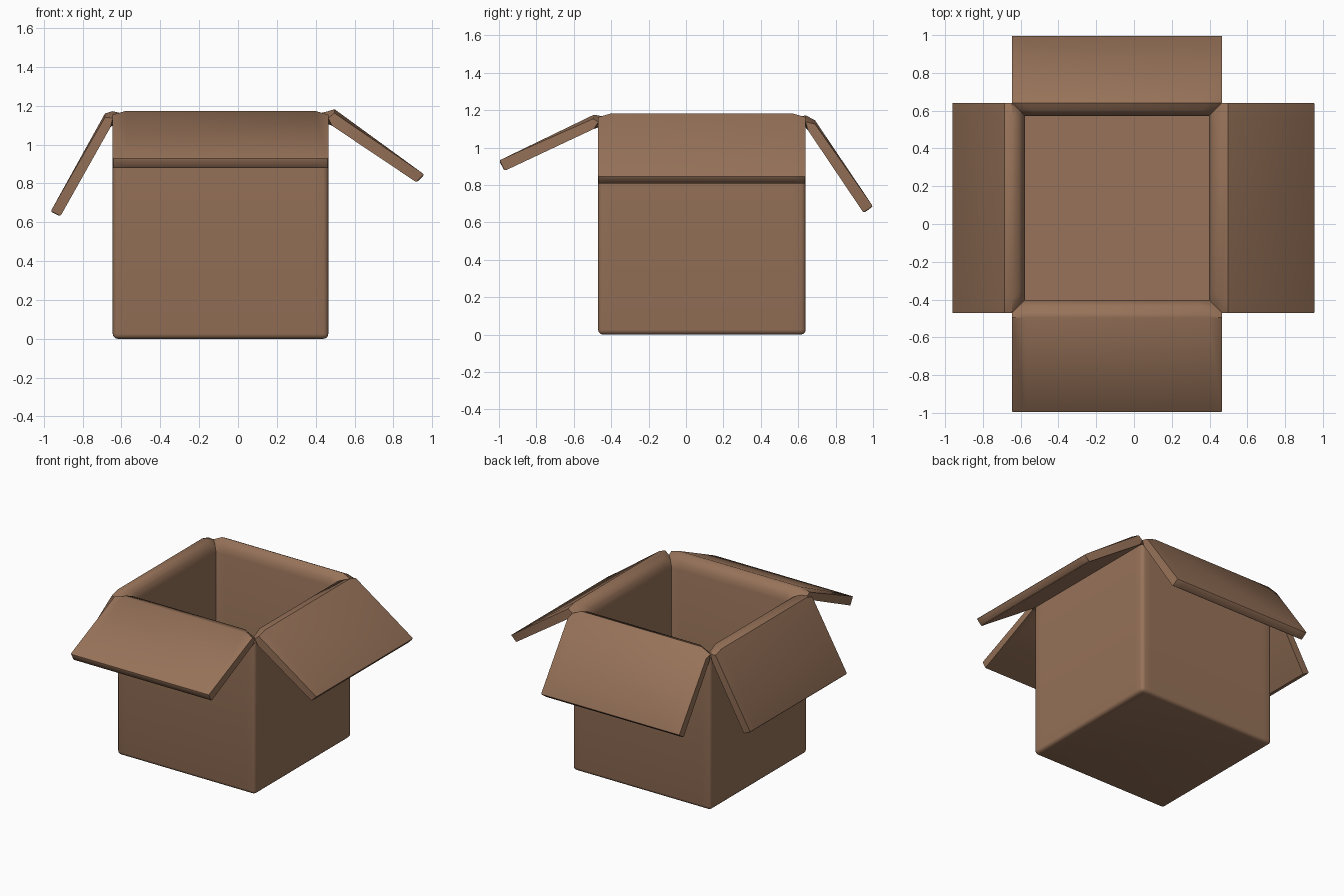
import bpy, bmesh, math
from mathutils import Vector, Matrix

if "Cube" in bpy.data.objects:
    bpy.data.objects.remove(bpy.data.objects["Cube"])

CX, CY, H = -0.09, 0.085, 0.555      # box centre and half width
WALL, FLOOR, FOLD = 0.068, 0.07, 1.11
DROP = 0.035                          # rim dips at the corners

card = bpy.data.materials.new("brown cardboard")
card.diffuse_color = (0.31, 0.17, 0.10, 1)
card.use_nodes = True
card.node_tree.nodes["Principled BSDF"].inputs["Base Color"].default_value = card.diffuse_color

# One side: inner wall, rounded rim, flap and outer wall as (outward, height)
inner = [(-WALL, FLOOR), (-WALL, 1.09), (-0.058, 1.135), (-0.035, 1.163), (0, 1.172)]
outer = [(0, FOLD), (0, 0)]
# angle of the side, then flap: hinge, tip top, tip bottom
flaps = [
    (-90, [(0.025, 1.174), (0.53, 0.93), (0.50, 0.875)]),   # front
    (0,   [(0.032, 1.182), (0.495, 0.845), (0.455, 0.805)]),  # right
    (90,  [(0.05, 1.145), (0.36, 0.685), (0.31, 0.65)]),    # back
    (180, [(0.04, 1.16), (0.32, 0.655), (0.27, 0.63)]),     # left
]

bm = bmesh.new()
for angle, flap in flaps:
    rot = Matrix.Rotation(math.radians(angle), 3, 'Z')
    prof = inner + flap + outer
    hinge = len(inner)
    cols = []
    for s, inset in ((-1, 0), (-1, 0.07), (1, 0.07), (1, 0)):
        col = []
        for i, (d, z) in enumerate(prof):
            half = H + min(d, 0) - inset          # mitred corners inside the wall
            if inset == 0 and 2 <= i < hinge:
                z -= DROP
            elif inset == 0 and i == hinge:
                z -= 0.02
            p = rot @ Vector((H + d, s * half, z))
            col.append(bm.verts.new(p + Vector((CX, CY, 0))))
        cols.append(col)
    for a, b in zip(cols, cols[1:]):
        for i in range(len(prof) - 1):
            bm.faces.new((a[i], b[i], b[i + 1], a[i + 1]))
    # flap ends
    for col in (cols[0], cols[-1]):
        bm.faces.new(col[hinge - 1:hinge + 4])

bmesh.ops.remove_doubles(bm, verts=bm.verts, dist=0.0005)
# floor and underside
bmesh.ops.holes_fill(bm, edges=[e for e in bm.edges if e.is_boundary], sides=0)
bmesh.ops.recalc_face_normals(bm, faces=bm.faces)


def outward(v):
    return max(abs(v.co.x - CX), abs(v.co.y - CY)) - H


# rounded outer corners and bottom edges
def is_box_edge(e):
    if any(abs(outward(v)) > 0.001 or v.co.z > FOLD + 0.001 for v in e.verts):
        return False
    return e.calc_face_angle(0) > 1.2 and min(v.co.z for v in e.verts) < 0.01


bmesh.ops.bevel(bm, geom=[e for e in bm.edges if is_box_edge(e)],
                offset=0.025, segments=3, profile=0.5, affect='EDGES')

# softened flap tips
tips = [e for e in bm.edges if all(outward(v) > 0.2 for v in e.verts)
        and e.calc_face_angle(0) > 0.8]
bmesh.ops.bevel(bm, geom=tips, offset=0.01, segments=2, profile=0.5, affect='EDGES')
bmesh.ops.recalc_face_normals(bm, faces=bm.faces)

mesh = bpy.data.meshes.new("open_box")
bm.to_mesh(mesh)
bm.free()
mesh.materials.append(card)
box = bpy.data.objects.new("open_box", mesh)
bpy.context.collection.objects.link(box)
bpy.context.view_layer.objects.active = box
box.select_set(True)
bpy.ops.object.shade_smooth_by_angle(angle=math.radians(40))
